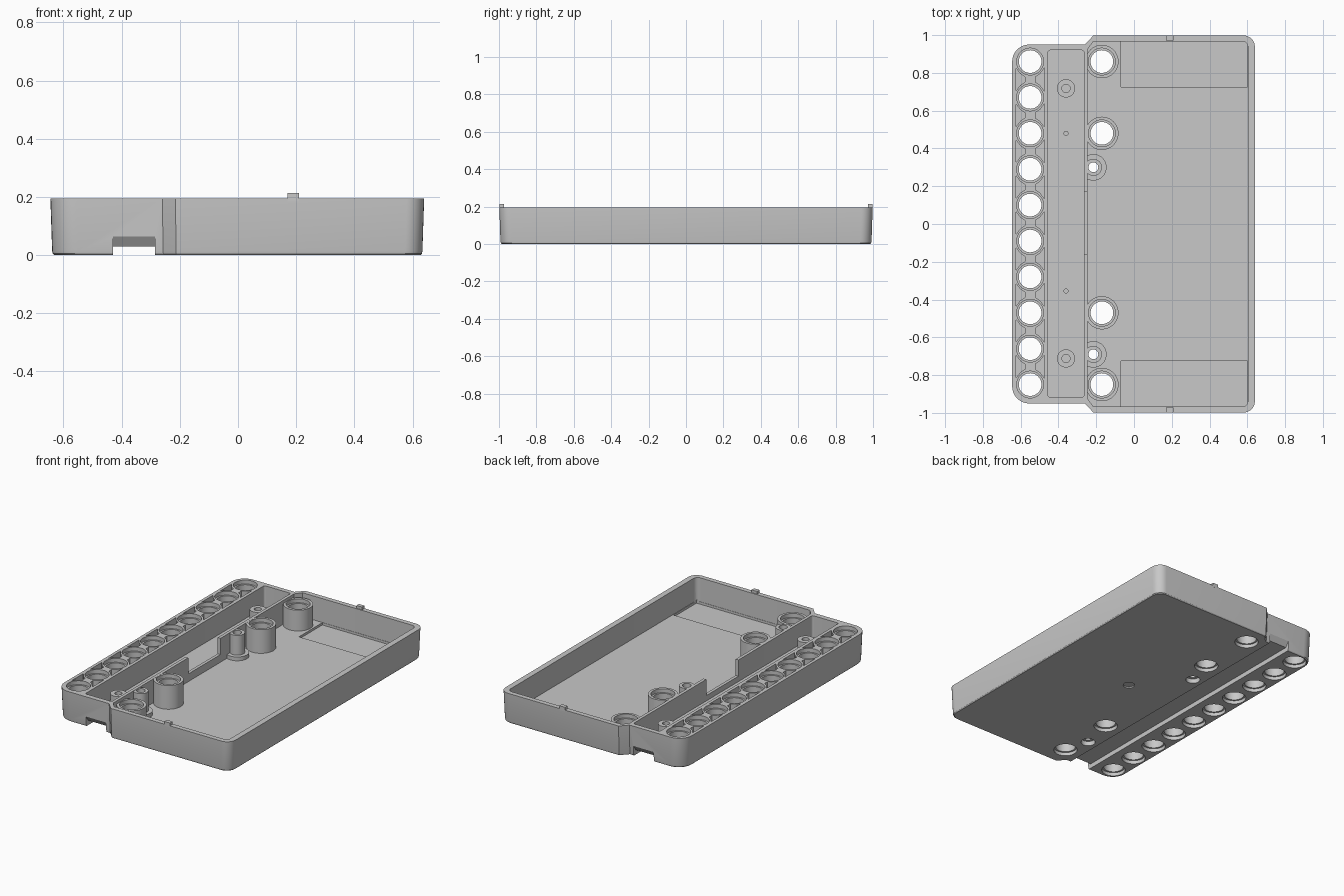
import bpy, bmesh, math
from mathutils import Vector

if "Cube" in bpy.data.objects:
    bpy.data.objects.remove(bpy.data.objects["Cube"], do_unlink=True)

TOP = 0.195
grey = bpy.data.materials.new("light_grey")
grey.use_nodes = True
GREY = (0.58, 0.58, 0.58, 1)
grey.diffuse_color = GREY
grey.node_tree.nodes["Principled BSDF"].inputs["Base Color"].default_value = GREY


def rounded(points):
    """Outline from (x, y, radius) corners."""
    out, n = [], len(points)
    for i, (x, y, r) in enumerate(points):
        p = Vector((x, y, 0))
        if r == 0:
            out.append(p)
            continue
        u = (Vector((*points[i - 1][:2], 0)) - p).normalized()
        v = (Vector((*points[(i + 1) % n][:2], 0)) - p).normalized()
        half = u.angle(v) / 2
        c = p + (u + v).normalized() * r / math.sin(half)
        reach = r / math.tan(half)
        a = (p + u * reach - c).normalized()
        b = (p + v * reach - c).normalized()
        out += [c + r * a.slerp(b, k / 8) for k in range(9)]
    return out


def loft(bm, rings):
    """Closed solid through matching rings of points."""
    rows = [[bm.verts.new(p) for p in ring] for ring in rings]
    n = len(rows[0])
    for lo, hi in zip(rows, rows[1:]):
        for i in range(n):
            j = (i + 1) % n
            bm.faces.new((lo[i], lo[j], hi[j], hi[i]))
    bm.faces.new(rows[0][::-1])
    bm.faces.new(rows[-1])


def prism(bm, outline, z0, z1):
    loft(bm, [[(p[0], p[1], z) for p in outline] for z in (z0, z1)])


def box(bm, x0, x1, y0, y1, z0, z1):
    prism(bm, [(x0, y0), (x1, y0), (x1, y1), (x0, y1)], z0, z1)


def lathe(bm, x, y, profile, n=40):
    ang = [2 * math.pi * k / n for k in range(n)]
    loft(bm, [[(x + r * math.cos(a), y + r * math.sin(a), z) for a in ang]
              for r, z in profile])


def make(name, bm):
    bmesh.ops.recalc_face_normals(bm, faces=bm.faces)
    mesh = bpy.data.meshes.new(name)
    bm.to_mesh(mesh)
    bm.free()
    mesh.materials.append(grey)
    ob = bpy.data.objects.new(name, mesh)
    bpy.context.collection.objects.link(ob)
    return ob


def activate(ob):
    bpy.ops.object.select_all(action='DESELECT')
    ob.select_set(True)
    bpy.context.view_layer.objects.active = ob


def combine(target, bm, operation='DIFFERENCE'):
    tool = make("tool", bm)
    tool.hide_render = True
    activate(target)
    mod = target.modifiers.new("bool", 'BOOLEAN')
    mod.operation, mod.object, mod.solver = operation, tool, 'EXACT'
    bpy.ops.object.modifier_apply(modifier=mod.name)
    bpy.data.objects.remove(tool, do_unlink=True)


# Outer shell: wide tray plus narrower strip, slight draft and a softened base
lower = [(-.645, -.95, .09), (-.26, -.95, 0), (-.215, -.998, 0), (.64, -.998, .06)]
outline = rounded(lower + [(x, -y, r) for x, y, r in reversed(lower)])
bm = bmesh.new()
loft(bm, [[(p.x * (1 - d / .64), p.y * (1 - d), z) for p in outline]
          for d, z in ((.013, 0), (.008, .005), (.006, .014), (0, TOP))])
body = make("tray_body", bm)

# Main cavity
FLOOR = .04
half = [(-.245, -.925, 0), (-.215, -.967, 0), (.603, -.967, .03)]
bm = bmesh.new()
prism(bm, rounded(half + [(x, -y, r) for x, y, r in reversed(half)]), FLOOR, .3)
combine(body, bm)

# Shallow floor recesses at both ends
bm = bmesh.new()
for s in (-1, 1):
    a, b = sorted((s * .725, s * .965))
    box(bm, -.07, .6, a, b, .025, .05)
combine(body, bm)

# Tubular bosses and stepped screw posts
big = [(.86, .175), (.48, TOP - .001), (-.47, TOP - .001), (-.85, .175)]
posts = (.3, -.69)
bm = bmesh.new()
for y, top in big:
    lathe(bm, -.17, y, [(.088, .02), (.088, top)])
for y in posts:
    lathe(bm, -.215, y, [(.07, .02), (.07, .065), (.045, .065), (.045, TOP - .002)])
combine(body, bm, 'UNION')

# Long pocket in the strip
bm = bmesh.new()
pocket = [(-.455, -.917, .012), (-.265, -.917, .012), (-.265, .92, .012), (-.455, .92, .012)]
prism(bm, rounded(pocket), .055, .3)
combine(body, bm)

# Low bosses in the pocket
bm = bmesh.new()
for y in (-.712, .718):
    lathe(bm, -.36, y, [(.048, .045), (.048, .145)])
combine(body, bm, 'UNION')

# Opening in the divider wall
bm = bmesh.new()
box(bm, -.28, -.22, -.16, .17, .09, .3)
combine(body, bm)

# Underside channel with taller sloped mouths
side = [(-1.1, -.1), (1.1, -.1), (1.1, .07), (.95, .07), (.922, .03),
        (-.922, .03), (-.95, .07), (-1.1, .07)]
bm = bmesh.new()
loft(bm, [[(x, y, z) for y, z in side] for x in (-.43, -.285)])
combine(body, bm)

# Bores: counterbored at both ends
row = [.86 - .19 * i for i in range(10)]
bm = bmesh.new()


def pin_hole(x, y, top, bore=.06, wide=.071):
    lathe(bm, x, y, [(wide, -.05), (wide, .022), (bore, .022), (bore, top - .025),
                     (wide, top - .025), (wide, top + .05)])


for y in row:
    pin_hole(-.55, y, TOP)
for y, top in big:
    pin_hole(-.17, y, top)
for y in posts:
    lathe(bm, -.215, y, [(.043, -.05), (.043, .03), (.026, .03), (.026, .3)], 24)
for y in (-.712, .718):
    lathe(bm, -.36, y, [(.022, .07), (.022, .3)], 24)
for y in (-.355, .48):
    lathe(bm, -.36, y, [(.011, .045), (.011, .1)], 16)
lathe(bm, .04, 0, [(.035, -.05), (.035, .008)], 24)
combine(body, bm)

# Triangular lightening pockets between the strip holes
bm = bmesh.new()
for y0, y1 in zip(row, row[1:]):
    m = (y0 + y1) / 2
    for s in (-1, 1):
        tri = [(.075, -.06), (.075, .06), (.052, .03), (.028, .014),
               (.028, -.014), (.052, -.03)]
        prism(bm, [(-.55 + s * x, m + y) for x, y in tri], .06, .3)
combine(body, bm)

activate(body)
bpy.ops.object.shade_smooth_by_angle(angle=math.radians(30))

# Locating tabs on the end walls
for name, y0, y1 in (("front_tab", -.998, -.972), ("back_tab", .972, .998)):
    bm = bmesh.new()
    box(bm, .17, .21, y0, y1, .185, .213)
    make(name, bm)
